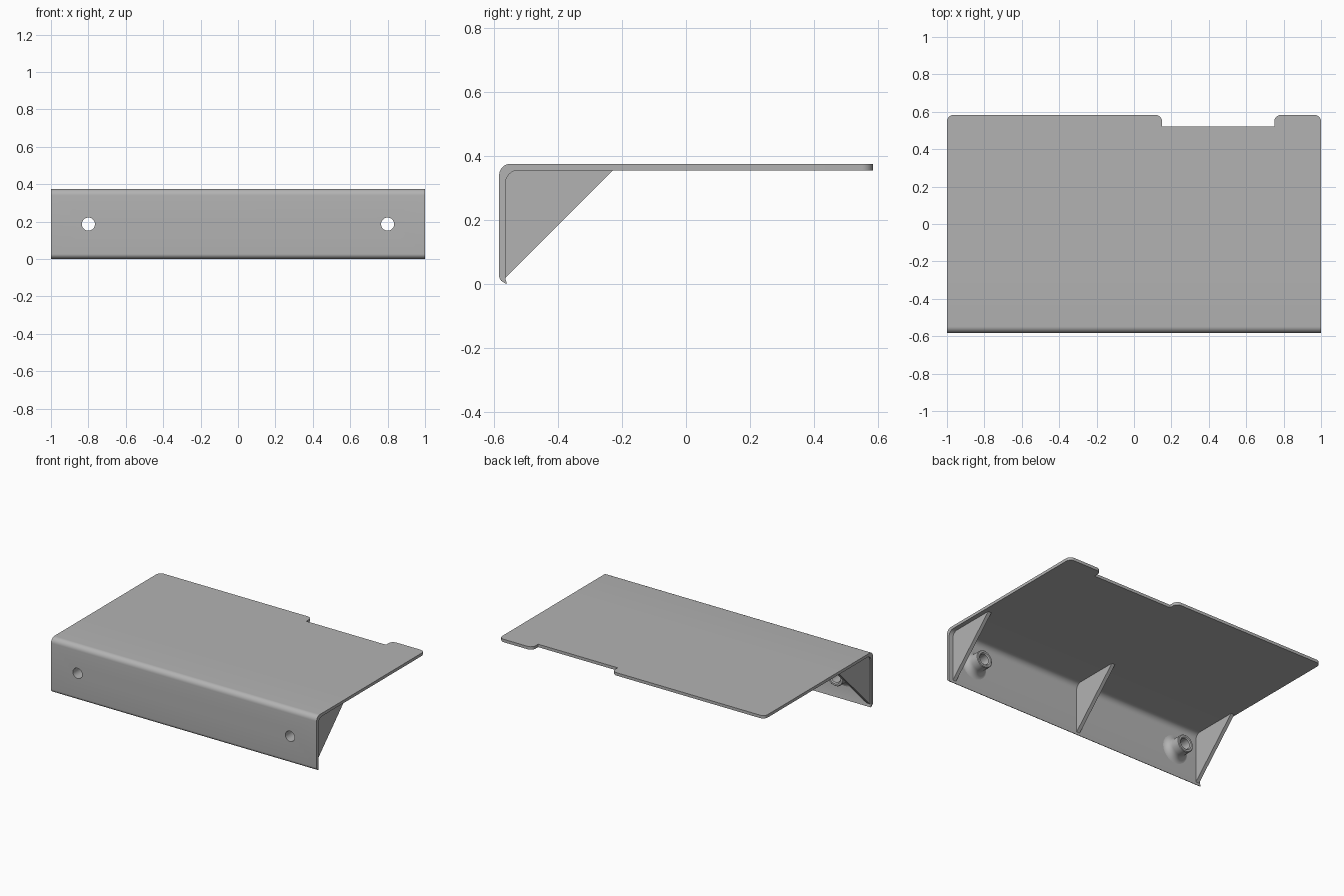
import bpy, bmesh, math
from mathutils import Vector

cube = bpy.data.objects.get("Cube")
if cube:
    bpy.data.objects.remove(cube, do_unlink=True)

# One grey for the whole bracket
GREY = (0.45, 0.45, 0.45, 1)
grey = bpy.data.materials.new("grey metal")
grey.use_nodes = True
grey.diffuse_color = GREY
bsdf = next(n for n in grey.node_tree.nodes if n.type == 'BSDF_PRINCIPLED')
bsdf.inputs["Base Color"].default_value = GREY

FRONT, BACK, TOP, T = -0.583, 0.583, 0.375, 0.02
INNER = FRONT + T


def arc(cx, cy, r, start, end, steps=8):
    """Points on an arc, angles in degrees."""
    angles = [math.radians(start + (end - start) * i / steps) for i in range(steps + 1)]
    return [(cx + r * math.cos(a), cy + r * math.sin(a)) for a in angles]


def finish(name, bm):
    bmesh.ops.recalc_face_normals(bm, faces=bm.faces)
    mesh = bpy.data.meshes.new(name)
    bm.to_mesh(mesh)
    bm.free()
    mesh.materials.append(grey)
    obj = bpy.data.objects.new(name, mesh)
    bpy.context.collection.objects.link(obj)
    return obj


def prism(name, points, offset):
    """Extrude a closed outline of 3D points by an offset."""
    bm = bmesh.new()
    face = bm.faces.new([bm.verts.new(p) for p in points])
    new = bmesh.ops.extrude_face_region(bm, geom=[face])["geom"]
    verts = [v for v in new if isinstance(v, bmesh.types.BMVert)]
    bmesh.ops.translate(bm, verts=verts, vec=Vector(offset))
    return finish(name, bm)


def smooth(obj):
    bpy.ops.object.select_all(action='DESELECT')
    obj.select_set(True)
    bpy.context.view_layer.objects.active = obj
    bpy.ops.object.shade_smooth_by_angle(angle=math.radians(30))


# Front wall with its top bend and rounded bottom lip, profile in y and z
JOIN = -0.2
profile = [(JOIN, TOP)]
profile += arc(FRONT + 0.035, TOP - 0.035, 0.035, 90, 180)
profile += arc(FRONT + 0.024, 0.027, 0.024, 180, 245, 6)
profile += [(INNER + 0.003, 0.0), (INNER + 0.003, 0.006), (INNER, 0.014)]
profile += arc(INNER + 0.04, TOP - T - 0.04, 0.04, 180, 90)
profile += [(JOIN, TOP - T)]
wall = prism("front_wall", [(-1, y, z) for y, z in profile], (2, 0, 0))

# Top plate with rounded back corners and a notch in the back edge
R = 0.035
outline = [(-1, JOIN), (1, JOIN)]
outline += arc(1 - R, BACK - R, R, 0, 90)
outline += arc(0.75 + R, BACK - R, R, 90, 180)
outline += [(0.75, 0.52), (0.15, 0.52)]
outline += arc(0.15 - R, BACK - R, R, 0, 90)
outline += arc(-1 + R, BACK - R, R, 90, 180)
plate = prism("top_plate", [(x, y, TOP - T) for x, y in outline], (0, 0, T))
smooth(plate)

# Screw holes through the wall
HOLE_R, HOLE_Z = 0.035, 0.187
for side in (-1, 1):
    ring = arc(0.8 * side, HOLE_Z, HOLE_R, 0, 360, 32)[:-1]
    cutter = prism("hole_cutter", [(x, FRONT - 0.1, z) for x, z in ring], (0, 0.2, 0))
    cutter.hide_render = True
    mod = wall.modifiers.new("hole", 'BOOLEAN')
    mod.operation, mod.solver, mod.object = 'DIFFERENCE', 'EXACT', cutter
    bpy.context.view_layer.objects.active = wall
    bpy.ops.object.modifier_apply(modifier=mod.name)
    bpy.data.objects.remove(cutter, do_unlink=True)
smooth(wall)

# Flared tubular bosses behind the holes
base = INNER - 0.001
section = arc(0.105, 0.046, 0.046, 270, 180)
section += [(0.059, 0.098), (0.055, 0.102), (0.042, 0.102), (HOLE_R, 0.096), (HOLE_R, 0)]
for label, side in (("right", -1), ("left", 1)):
    bm = bmesh.new()
    centre = Vector((0.8 * side, base, HOLE_Z))
    verts = [bm.verts.new(centre + Vector((r, d, 0))) for r, d in section]
    edges = [bm.edges.new(pair) for pair in zip(verts, verts[1:])]
    bmesh.ops.spin(bm, geom=verts + edges, cent=centre, axis=(0, 1, 0),
                   angle=2 * math.pi, steps=32)
    bmesh.ops.remove_doubles(bm, verts=bm.verts, dist=0.0001)
    smooth(finish(label + "_boss", bm))

# Triangular ribs under the plate, bedded slightly into the wall and bend
rib = [(-0.568, 0.015), (-0.568, 0.32), (-0.556, 0.348), (-0.528, 0.36), (-0.223, 0.36)]
for label, x in (("left", 0.945), ("middle", -0.04), ("right", -0.99)):
    prism(label + "_rib", [(x, y, z) for y, z in rib], (0.025, 0, 0))
